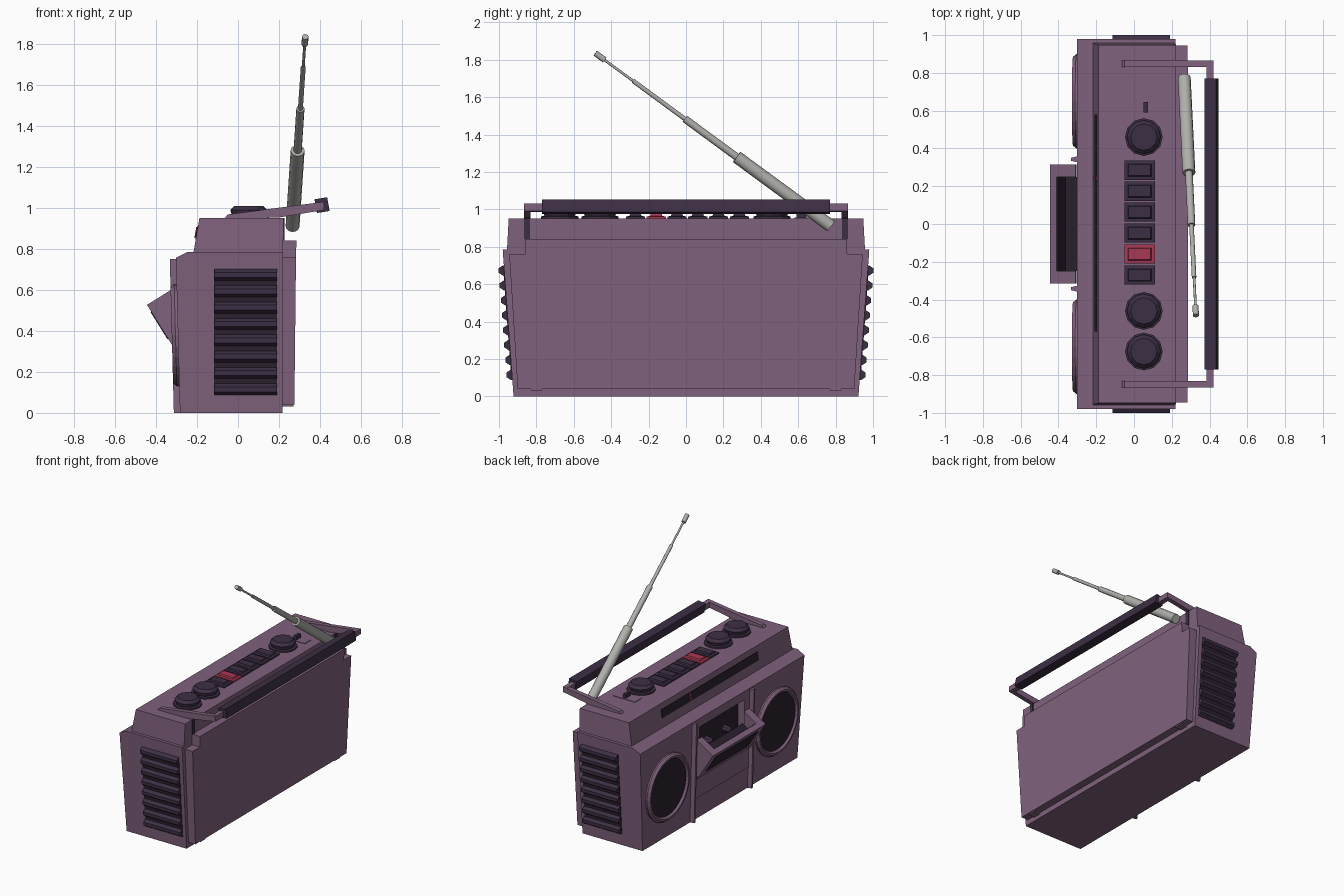
import bpy, bmesh, math
from mathutils import Vector

if "Cube" in bpy.data.objects:
    bpy.data.objects.remove(bpy.data.objects["Cube"])


def material(name, rgb):
    m = bpy.data.materials.new(name)
    m.diffuse_color = (*rgb, 1)
    m.use_nodes = True
    m.node_tree.nodes["Principled BSDF"].inputs["Base Color"].default_value = m.diffuse_color
    return m


PLUM = material("plum_plastic", (.215, .122, .205))
DARK = material("dark_plum", (.046, .028, .057))
BLACK = material("black_plum", (.024, .015, .027))
RED = material("record_red", (.40, .04, .09))
METAL = material("antenna_metal", (.43, .43, .41))


def finish(name, bm, mat, mirror=False, smooth=False):
    bmesh.ops.recalc_face_normals(bm, faces=bm.faces)
    me = bpy.data.meshes.new(name)
    bm.to_mesh(me)
    bm.free()
    ob = bpy.data.objects.new(name, me)
    bpy.context.collection.objects.link(ob)
    me.materials.append(mat)
    if mirror:
        mod = ob.modifiers.new("mirror", 'MIRROR')
        mod.use_axis = (False, True, False)
    if smooth:
        bpy.ops.object.select_all(action='DESELECT')
        ob.select_set(True)
        bpy.context.view_layer.objects.active = ob
        bpy.ops.object.shade_smooth_by_angle(angle=math.radians(40))
    return ob


def loft(name, loops, mat, **kw):
    """Skin a list of equal-length point loops and cap both ends."""
    bm = bmesh.new()
    rings = [[bm.verts.new(p) for p in lp] for lp in loops]
    for a, b in zip(rings, rings[1:]):
        for i in range(len(a)):
            j = (i + 1) % len(a)
            bm.faces.new((a[i], a[j], b[j], b[i]))
    bm.faces.new(rings[0])
    bm.faces.new(rings[-1])
    return finish(name, bm, mat, **kw)


def stack(name, rings, mat, **kw):
    """Rectangles (z, x0, x1, y0, y1) stacked upwards."""
    return loft(name, [[(x0, y0, z), (x1, y0, z), (x1, y1, z), (x0, y1, z)]
                       for z, x0, x1, y0, y1 in rings], mat, **kw)


def box(name, x0, x1, y0, y1, z0, z1, mat, **kw):
    return stack(name, [(z0, x0, x1, y0, y1), (z1, x0, x1, y0, y1)], mat, **kw)


def prism(name, pts, y0, y1, mat, **kw):
    """(x, z) profile extruded along y."""
    return loft(name, [[(x, y, z) for x, z in pts] for y in (y0, y1)], mat, **kw)


def lathe(name, profile, origin, axis, mat, n=16, **kw):
    """(radius, height) profile turned about an axis."""
    q = Vector((0, 0, 1)).rotation_difference(Vector(axis))
    return loft(name, [[Vector(origin) + q @ Vector((r * math.cos(2 * math.pi * i / n),
                        r * math.sin(2 * math.pi * i / n), h)) for i in range(n)]
                       for r, h in profile], mat, **kw)


def front_x(z):
    return -.283 - .02 * z / .756


def side_y(z):
    return .922 + .058 * z / .785


# cabinet
body = stack("cabinet", [(0, -.283, .217, -.922, .922), (.756, -.303, .22, -.978, .978),
                         (.785, -.246, .22, -.98, .98)], PLUM)
stack("top_deck", [(.785, -.217, .22, -.957, .957), (.951, -.188, .222, -.948, .948)], PLUM)
stack("back_panel", [(.04, .21, .275, -.90, .90), (.76, .21, .283, -.945, .945)], PLUM)
stack("back_panel_top", [(.76, .21, .283, -.86, .86), (.84, .21, .285, -.86, .86)], PLUM)
box("back_foot", .215, .27, .77, .83, .03, .04, PLUM, mirror=True)

# cassette well cut into the front
cutter = box("well_cutter", -.4, -.235, -.27, .27, .33, .69, PLUM)
cutter.hide_render = True
cutter.hide_viewport = True
cutter.display_type = 'WIRE'
cut = body.modifiers.new("well", 'BOOLEAN')
cut.object = cutter
cut.solver = 'EXACT'
box("well_back", -.243, -.234, -.27, .27, .33, .69, BLACK)
lathe("spindle", [(.03, 0), (.025, .04), (.012, .055)], (-.243, .11, .52), (-1, 0, 0),
      DARK, n=8, mirror=True)

# pillars beside the cassette and lower panel
loft("front_pillar", [[(front_x(z) + .01, .325, z), (front_x(z) - .03, .335, z),
                       (front_x(z) - .03, .35, z), (front_x(z) + .01, .36, z)]
                      for z in (0, .75)], PLUM, mirror=True)
stack("lower_panel", [(z, front_x(z) - .008, front_x(z) + .01, -.32, .32)
                      for z in (.16, .31)], PLUM)

# open cassette door, hinged at its lower edge
D, N = Vector((-.529, .848)), Vector((.848, .529))
P0 = Vector((-.315, .32))


def door(a, b):
    return tuple(P0 + D * a + N * b)


prism("door_side", [door(0, 0), door(.244, 0), door(.244, .16), door(.03, .03)],
      .25, .315, PLUM, mirror=True)
prism("door_front", [door(0, 0), door(.244, 0), door(.244, .04), door(0, .04)],
      -.25, .25, PLUM)
prism("door_window", [door(.05, -.004), door(.205, -.004), door(.205, .002), door(.05, .002)],
      -.25, .25, BLACK)
prism("door_lining", [door(.02, .04), door(.235, .04), door(.235, .045), door(.02, .045)],
      -.25, .25, BLACK)
prism("door_floor", [door(.03, .045), door(.16, .045), door(.16, .12)], -.25, .25, BLACK)

# speakers
tilt = (-1, 0, -.026)
for s, side in ((1, "left"), (-1, "right")):
    c = (front_x(.38), .65 * s, .38)
    lathe(side + "_speaker_ring", [(.205, .006), (.25, -.005), (.25, .012), (.235, .03),
                                   (.222, .03), (.208, .012)], c, tilt, PLUM, n=28)
    lathe(side + "_speaker_grille", [(.212, .005), (.21, .016), (.1, .02)], c, tilt, BLACK, n=28)

# side vents
stack("vent_plate", [(z, -.117, .19, side_y(z) - .01, side_y(z) + .005)
                     for z in (.09, .70)], BLACK, mirror=True)
for i in range(8):
    z = .115 + i * .0797
    stack(f"vent_slat_{i + 1}",
          [(z + dz, -.115, .19, side_y(z) - .01, side_y(z) + out)
           for dz, out in ((-.028, .006), (-.012, .03), (.012, .03), (.028, .006))],
          DARK, mirror=True)

# tuning scale on the sloped front of the deck


def slope_plate(name, y0, y1, z0, z1, t, mat):
    f = lambda z: -.217 + .029 * (z - .785) / .166
    stack(name, [(z, f(z) - t, f(z) + .01, y0, y1) for z in (z0, z1)], mat)


slope_plate("tuning_scale", -.57, .58, .85, .91, .004, BLACK)
slope_plate("tuning_pointer", .235, .25, .853, .907, .008, RED)

# knobs
for i, y in enumerate((.46, -.46, -.675)):
    lathe(f"knob_{i + 1}", [(.1, .95), (.1, .962), (.082, .965), (.09, .99), (.07, 1.01)],
          (.052, y, 0), (0, 0, 1), DARK, n=12)

# push buttons
for i in range(6):
    y = .285 - i * .111
    m = RED if i == 4 else DARK
    stack(f"button_{i + 1}", [(z, -.05 + d, .11 - d, y - .051 + d, y + .051 - d)
                              for z, d in ((.945, 0), (.962, 0), (.964, .018), (.975, .022))], m)

# slide switch
box("switch_plate", -.034, .15, .58, .655, .945, .955, PLUM)
box("switch_slider", .05, .073, .59, .645, .95, .985, DARK)

# carrying handle
prism("handle_arm", [(-.066, .948), (-.05, .968), (.42, 1.03), (.42, .99), (.2, .953)],
      .832, .866, PLUM, mirror=True)
prism("handle_bar", [(.385, .986), (.42, .99), (.42, 1.03), (.385, 1.027)], -.85, .85, PLUM)
prism("handle_grip", [(.385, .975), (.447, .985), (.435, 1.052), (.373, 1.042)],
      -.77, .77, DARK)
box("handle_slot", .215, .227, .835, .865, .84, .95, DARK, mirror=True)

# telescopic antenna
base, tip = Vector((.266, .775, .91)), Vector((.328, -.485, 1.835))
L = (tip - base).length
for i, (a, b, r) in enumerate(((0, .40, .034), (.40, .62, .02), (.62, .84, .012),
                               (.84, .97, .007), (.96, 1, .016))):
    lathe(f"antenna_section_{i + 1}", [(r, a * L), (r, b * L)], base, tip - base,
          METAL, n=12, smooth=True)
